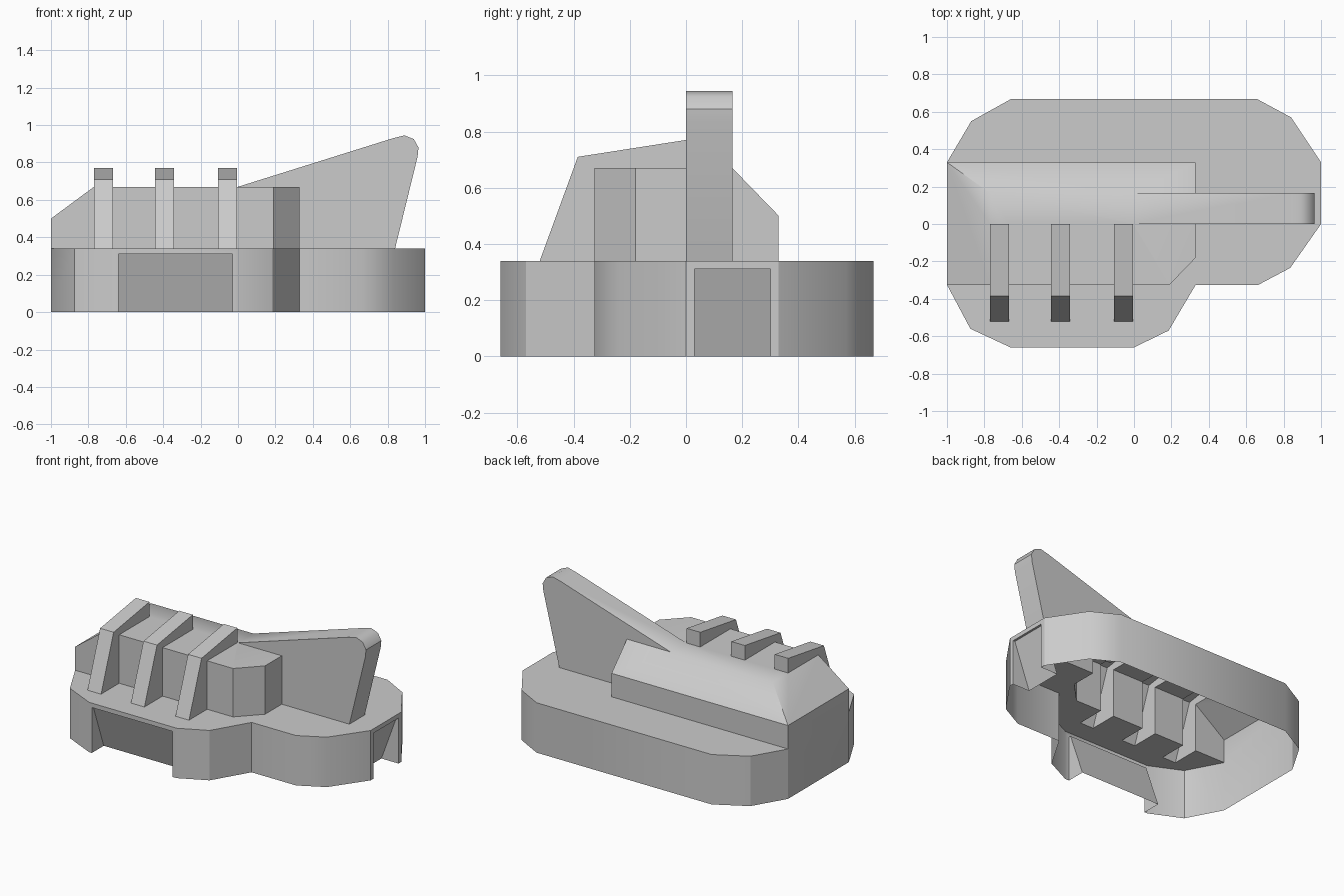
import bpy, bmesh, math
from mathutils import Vector

cube = bpy.data.objects.get("Cube")
if cube:
    bpy.data.objects.remove(cube, do_unlink=True)

grey = bpy.data.materials.new("plain_grey")
grey.use_nodes = True
COLOUR = (0.6, 0.6, 0.6, 1)
grey.diffuse_color = COLOUR
grey.node_tree.nodes["Principled BSDF"].inputs["Base Color"].default_value = COLOUR


def finish(name, bm):
    bmesh.ops.recalc_face_normals(bm, faces=bm.faces[:])
    mesh = bpy.data.meshes.new(name)
    bm.to_mesh(mesh)
    bm.free()
    mesh.materials.append(grey)
    obj = bpy.data.objects.new(name, mesh)
    bpy.context.collection.objects.link(obj)
    return obj


def prism(name, profile, axis, lo, hi):
    """Extrude a 2D profile along one axis from lo to hi."""
    place = {"x": lambda a, b, t: (t, a, b),
             "y": lambda a, b, t: (a, t, b),
             "z": lambda a, b, t: (a, b, t)}[axis]
    bm = bmesh.new()
    face = bm.faces.new([bm.verts.new(place(a, b, lo)) for a, b in profile])
    out = bmesh.ops.extrude_face_region(bm, geom=[face])
    verts = [v for v in out["geom"] if isinstance(v, bmesh.types.BMVert)]
    bmesh.ops.translate(bm, verts=verts, vec=Vector(place(0, 0, hi - lo)))
    return finish(name, bm)


# Low base with clipped corners and a stepped front
base = prism("base_shell", [
    (1, 0), (1, 0.33), (0.84, 0.57), (0.66, 0.667), (-0.66, 0.667),
    (-0.87, 0.55), (-1, 0.33), (-1, -0.325), (-0.875, -0.56), (-0.66, -0.66),
    (0, -0.66), (0.185, -0.57), (0.33, -0.325), (0.665, -0.325),
    (0.835, -0.235)], "z", 0, 0.34)

# Raised body with sloped back and sloped end
SINK = 0.3
bm = bmesh.new()
footprint = [(-1, -0.325), (0.19, -0.325), (0.33, -0.18), (0.33, 0.33), (-1, 0.33)]
points = [(x, y, SINK) for x, y in footprint]
points += [(-1, -0.325, 0.5), (-1, 0.33, 0.5), (0.33, 0.33, 0.5),
           (-0.77, -0.325, 0.67), (-0.77, 0.165, 0.67), (0.33, 0.165, 0.67),
           (0.33, -0.18, 0.67), (0.19, -0.325, 0.67)]
bmesh.ops.convex_hull(bm, input=[bm.verts.new(p) for p in points])
bmesh.ops.dissolve_limit(bm, angle_limit=0.01, verts=bm.verts[:], edges=bm.edges[:])
parts = [finish("raised_body", bm)]

# Tall fin with a rounded tip
parts.append(prism("fin", [
    (0, SINK), (0, 0.67), (0.83, 0.93), (0.89, 0.945), (0.94, 0.925),
    (0.965, 0.88), (0.96, 0.83), (0.83, SINK)], "y", 0, 0.165))

# Three leaning front ribs
for i, x in enumerate((-0.77, -0.443, -0.107)):
    parts.append(prism(f"rib_{i + 1}", [
        (-0.535, SINK), (-0.385, 0.71), (0, 0.77), (0, SINK)], "x", x, x + 0.102))

# Wedge cutters for the recessed panels on the front and the end
cutters = [
    prism("front_recess_cutter", [
        (-0.8, -0.03), (-0.8, 0.31), (-0.645, 0.31), (-0.52, -0.03)], "x", -0.64, -0.03),
    prism("end_recess_cutter", [
        (1.2, -0.03), (1.2, 0.31), (0.985, 0.31), (0.86, -0.03)], "y", 0.03, 0.3)]

# Join and cut everything into one skin
for obj, op in [(p, "UNION") for p in parts] + [(c, "DIFFERENCE") for c in cutters]:
    mod = base.modifiers.new(obj.name, "BOOLEAN")
    mod.object, mod.operation, mod.solver = obj, op, "EXACT"
graph = bpy.context.evaluated_depsgraph_get()
mesh = bpy.data.meshes.new_from_object(base.evaluated_get(graph))
base.modifiers.clear()
base.data = mesh
for obj in parts + cutters:
    bpy.data.objects.remove(obj, do_unlink=True)

# Open the underside and set smooth and sharp edges
bm = bmesh.new()
bm.from_mesh(mesh)
bmesh.ops.remove_doubles(bm, verts=bm.verts[:], dist=0.0005)
bmesh.ops.dissolve_limit(bm, angle_limit=0.01, verts=bm.verts[:], edges=bm.edges[:])
bottom = [f for f in bm.faces if f.calc_center_median().z < 0.001]
bmesh.ops.delete(bm, geom=bottom, context="FACES")
for face in bm.faces:
    face.smooth = True
for edge in bm.edges:
    sloped = all(f.normal.z > 0.3 for f in edge.link_faces)
    limit = math.radians(50 if sloped else 30)
    edge.smooth = len(edge.link_faces) == 2 and edge.calc_face_angle() < limit
bm.to_mesh(mesh)
bm.free()
mesh.materials.clear()
mesh.materials.append(grey)
